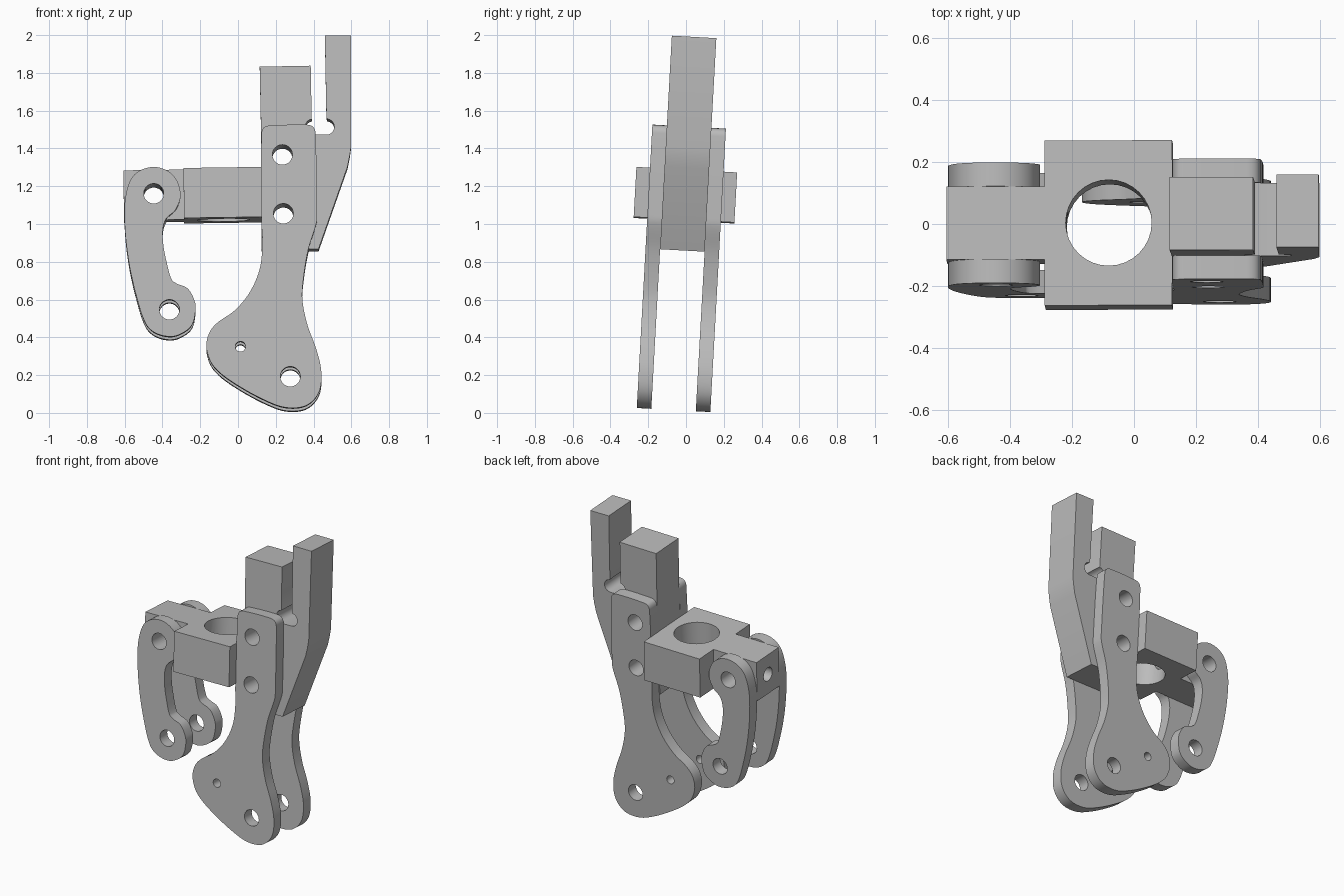
import bpy, bmesh, math
from math import sin, cos, pi, radians
from mathutils import Matrix, Vector
from mathutils.geometry import interpolate_bezier

cube = bpy.data.objects.get("Cube")
if cube:
    bpy.data.objects.remove(cube, do_unlink=True)

grey = bpy.data.materials.new("machined_grey")
grey.use_nodes = True
COLOUR = (0.5, 0.5, 0.5, 1)
grey.diffuse_color = COLOUR
grey.node_tree.nodes["Principled BSDF"].inputs["Base Color"].default_value = COLOUR

# The whole assembly leans back slightly; y = 0 is the outer face of the front plate
TILT = Matrix.Translation((0, -0.262, 0)) @ Matrix.Rotation(-0.055, 4, 'X')
UPRIGHT = Matrix.Rotation(pi / 2, 4, 'X')
PLATE, GAP = 0.077, 0.236
MID = PLATE + GAP / 2


def arc(x, y, r, start=0, end=360, n=32):
    step = radians(end - start) / n
    last = n if end - start == 360 else n + 1
    return [(x + r * cos(radians(start) + i * step), y + r * sin(radians(start) + i * step))
            for i in range(last)]


def smooth_loop(points, steps=7):
    """Closed smooth outline through the given points."""
    p = [Vector(q) for q in points]
    n = len(p)
    tangent = [(p[(i + 1) % n] - p[i - 1]).normalized() for i in range(n)]
    out = []
    for i in range(n):
        j = (i + 1) % n
        h = (p[j] - p[i]).length / 3
        out += interpolate_bezier(p[i], p[i] + tangent[i] * h, p[j] - tangent[j] * h, p[j], steps)[:-1]
    return [(v.x, v.y) for v in out]


def finish(name, mesh):
    ob = bpy.data.objects.new(name, mesh)
    bpy.context.collection.objects.link(ob)
    mesh.materials.clear()
    mesh.materials.append(grey)
    bpy.ops.object.select_all(action='DESELECT')
    ob.select_set(True)
    bpy.context.view_layer.objects.active = ob
    bpy.ops.object.shade_smooth_by_angle(angle=radians(28))
    return ob


def slab(name, outline, holes, thickness, matrix):
    """Flat part: outline with holes, extruded evenly both ways."""
    cu = bpy.data.curves.new(name, 'CURVE')
    cu.dimensions, cu.fill_mode, cu.extrude = '2D', 'BOTH', thickness / 2
    for loop in [outline] + [arc(*h) for h in holes]:
        sp = cu.splines.new('POLY')
        sp.points.add(len(loop) - 1)
        for pt, (x, y) in zip(sp.points, loop):
            pt.co = (x, y, 0, 1)
        sp.use_cyclic_u = True
    tmp = bpy.data.objects.new(name + "_outline", cu)
    bpy.context.collection.objects.link(tmp)
    bpy.context.view_layer.update()
    mesh = bpy.data.meshes.new_from_object(tmp.evaluated_get(bpy.context.evaluated_depsgraph_get()))
    bpy.data.objects.remove(tmp, do_unlink=True)
    bm = bmesh.new()
    bm.from_mesh(mesh)
    bmesh.ops.remove_doubles(bm, verts=bm.verts, dist=0.0002)
    bmesh.ops.recalc_face_normals(bm, faces=bm.faces)
    bm.transform(matrix)
    bm.to_mesh(mesh)
    bm.free()
    return finish(name, mesh)


def drill(ob, radius, depth, matrix):
    bm = bmesh.new()
    bmesh.ops.create_cone(bm, cap_ends=True, segments=32, radius1=radius, radius2=radius,
                          depth=depth, matrix=matrix)
    me = bpy.data.meshes.new("drill")
    bm.to_mesh(me)
    bm.free()
    cutter = bpy.data.objects.new("drill", me)
    bpy.context.collection.objects.link(cutter)
    cutter.hide_render = True
    mod = ob.modifiers.new("hole", 'BOOLEAN')
    mod.operation, mod.solver, mod.object = 'DIFFERENCE', 'EXACT', cutter
    bpy.context.view_layer.objects.active = ob
    bpy.ops.object.modifier_apply(modifier=mod.name)
    bpy.data.objects.remove(cutter, do_unlink=True)


# Side plates: waisted, with a lobed foot
plate = smooth_loop([
    (.124, 1.015), (.124, 1.48), (.136, 1.512), (.165, 1.523), (.365, 1.528), (.398, 1.516),
    (.41, 1.485), (.419, 1.07), (.416, 1.01), (.372, .866), (.346, .707), (.341, .6),
    (.367, .469), (.415, .336), (.441, .22), (.43, .114), (.372, .045), (.288, .026),
    (.193, .045), (.008, .14), (-.124, .241), (-.166, .336), (-.156, .416), (-.114, .474),
    (-.018, .543), (.061, .638), (.114, .76), (.129, .892)])
bolts = [(.235, 1.369, .053), (.24, 1.057, .053)]
plate_holes = bolts + [(.277, .193, .053), (.013, .352, .027)]

# Curved links hanging from the tab
link = smooth_loop([
    (-.595, 1.15), (-.55, 1.262), (-.446, 1.304), (-.345, 1.262), (-.304, 1.163),
    (-.33, 1.078), (-.38, 1.03), (-.398, .97), (-.395, .89), (-.378, .8), (-.351, .707),
    (-.325, .686), (-.267, .66), (-.23, .595), (-.225, .543), (-.246, .463), (-.309, .416),
    (-.367, .405), (-.441, .426), (-.489, .474), (-.536, .612), (-.578, .8), (-.6, 1.0)])
pin = (-.446, 1.163, .053)

for side, y in (("front", PLATE / 2), ("rear", PLATE * 1.5 + GAP)):
    place = TILT @ Matrix.Translation((0, y, 0)) @ UPRIGHT
    slab(side + "_plate", plate, plate_holes, PLATE, place)
    slab(side + "_link", link, [pin, (-.363, .548, .053)], PLATE, place)

# Central body: square post and arm divided by a relieved slot
body = ([(.124, .872), (.124, 1.4), (.115, 1.84), (.385, 1.845), (.39, 1.564)]
        + arc(.398, 1.521, .042, 100, 270, 10) + arc(.468, 1.521, .042, -90, 85, 10)
        + [(.468, 1.575), (.46, 2.004), (.597, 2.004), (.599, 1.42), (.592, 1.37),
           (.58, 1.31), (.426, .872)])
slab("central_body", body, bolts, GAP, TILT @ Matrix.Translation((0, MID, 0)) @ UPRIGHT)

# Cross block with vertical bore and a narrower tab for the links
WIDE, NARROW = .267, GAP / 2
block = [(-.605, -NARROW), (-.287, -NARROW), (-.287, -WIDE), (.125, -WIDE),
         (.125, WIDE), (-.287, WIDE), (-.287, NARROW), (-.605, NARROW)]
seat = TILT @ Matrix.Translation((0, MID, 1.166)) @ Matrix.Rotation(-.014, 4, 'Y')
cross = slab("cross_block", block, [(-.08, 0, .139)], .265, seat)
drill(cross, pin[2], 1, TILT @ Matrix.Translation((pin[0], MID, pin[1])) @ UPRIGHT)
drill(cross, .045, .5, seat @ Matrix.Translation((-.4, 0, 0)) @ Matrix.Rotation(pi / 2, 4, 'Y'))
